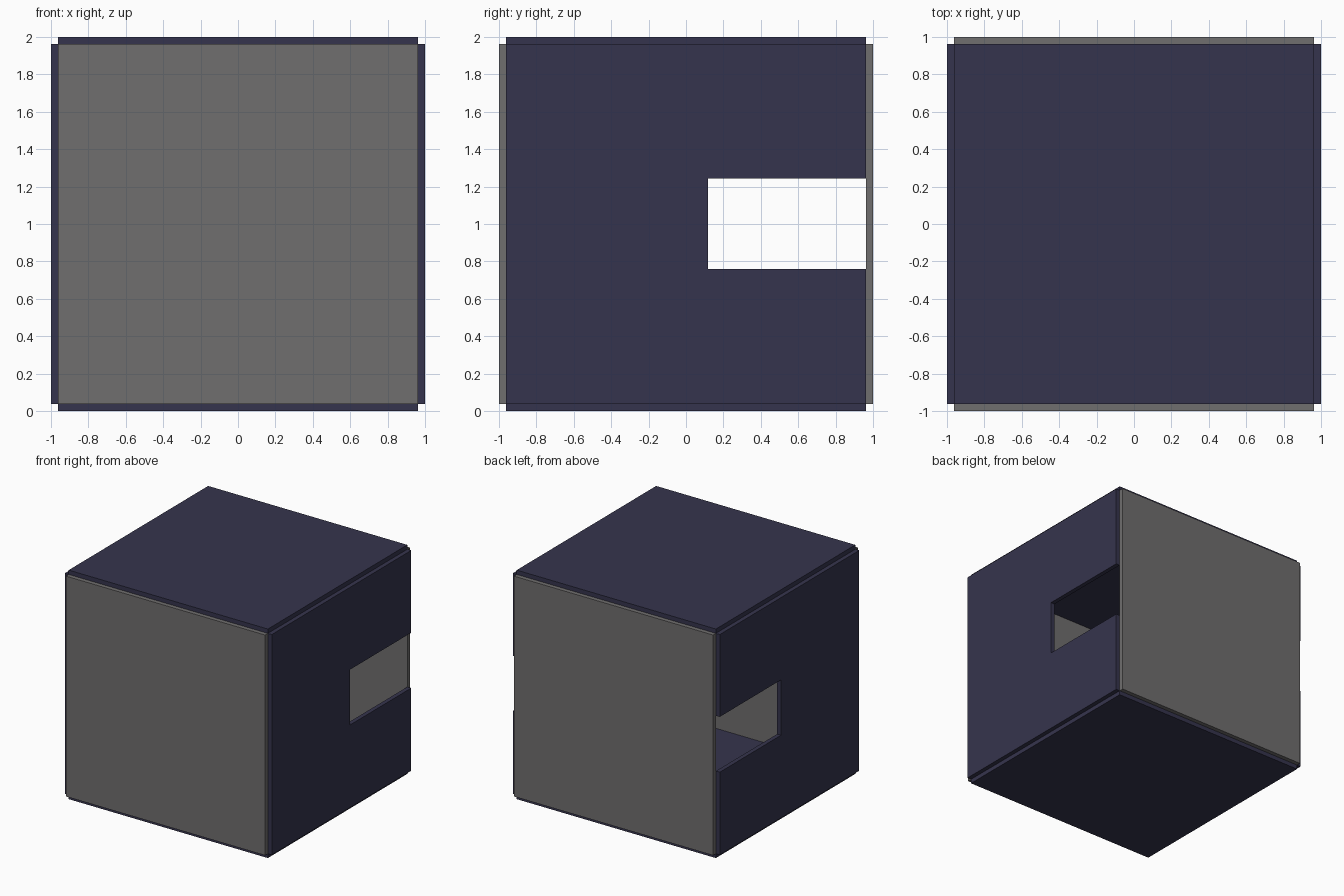
import bpy, bmesh
from mathutils import Vector

if "Cube" in bpy.data.objects:
    bpy.data.objects.remove(bpy.data.objects["Cube"])

T = 0.038          # panel thickness
I = 1.0 - T        # half width of each panel


def material(name, rgb):
    m = bpy.data.materials.new(name)
    m.diffuse_color = (*rgb, 1.0)
    m.use_nodes = True
    m.node_tree.nodes["Principled BSDF"].inputs["Base Color"].default_value = m.diffuse_color
    return m


grey = material("warm grey", (0.162, 0.156, 0.156))
navy = material("dark navy", (0.0356, 0.0343, 0.0742))


def panel(name, outline, depth, mat):
    """Flat outline (list of 3D points) extruded along the depth vector."""
    bm = bmesh.new()
    face = bm.faces.new([bm.verts.new(p) for p in outline])
    ext = bmesh.ops.extrude_face_region(bm, geom=[face], use_keep_orig=True)
    verts = [g for g in ext["geom"] if isinstance(g, bmesh.types.BMVert)]
    bmesh.ops.translate(bm, verts=verts, vec=Vector(depth))
    bmesh.ops.recalc_face_normals(bm, faces=bm.faces)
    me = bpy.data.meshes.new(name)
    bm.to_mesh(me)
    bm.free()
    me.materials.append(mat)
    ob = bpy.data.objects.new(name, me)
    bpy.context.collection.objects.link(ob)
    return ob


square = [(-I, -I), (I, -I), (I, I), (-I, I)]

# Front and back walls
for name, s in (("front_wall", -1), ("back_wall", 1)):
    panel(name, [(a, s * I, 1 + b) for a, b in square], (0, s * T, 0), grey)

# Floor and roof
for name, s in (("floor", -1), ("roof", 1)):
    panel(name, [(a, b, 1 + s * I) for a, b in square], (0, 0, s * T), navy)

# Side walls, each with a window slot open to the back edge
slot_y, slot_low, slot_high = 0.117, -0.24, 0.243
side = [(-I, -I), (I, -I), (I, slot_low), (slot_y, slot_low),
        (slot_y, slot_high), (I, slot_high), (I, I), (-I, I)]
for name, s in (("left_wall", -1), ("right_wall", 1)):
    panel(name, [(s * I, a, 1 + b) for a, b in side], (s * T, 0, 0), navy)
